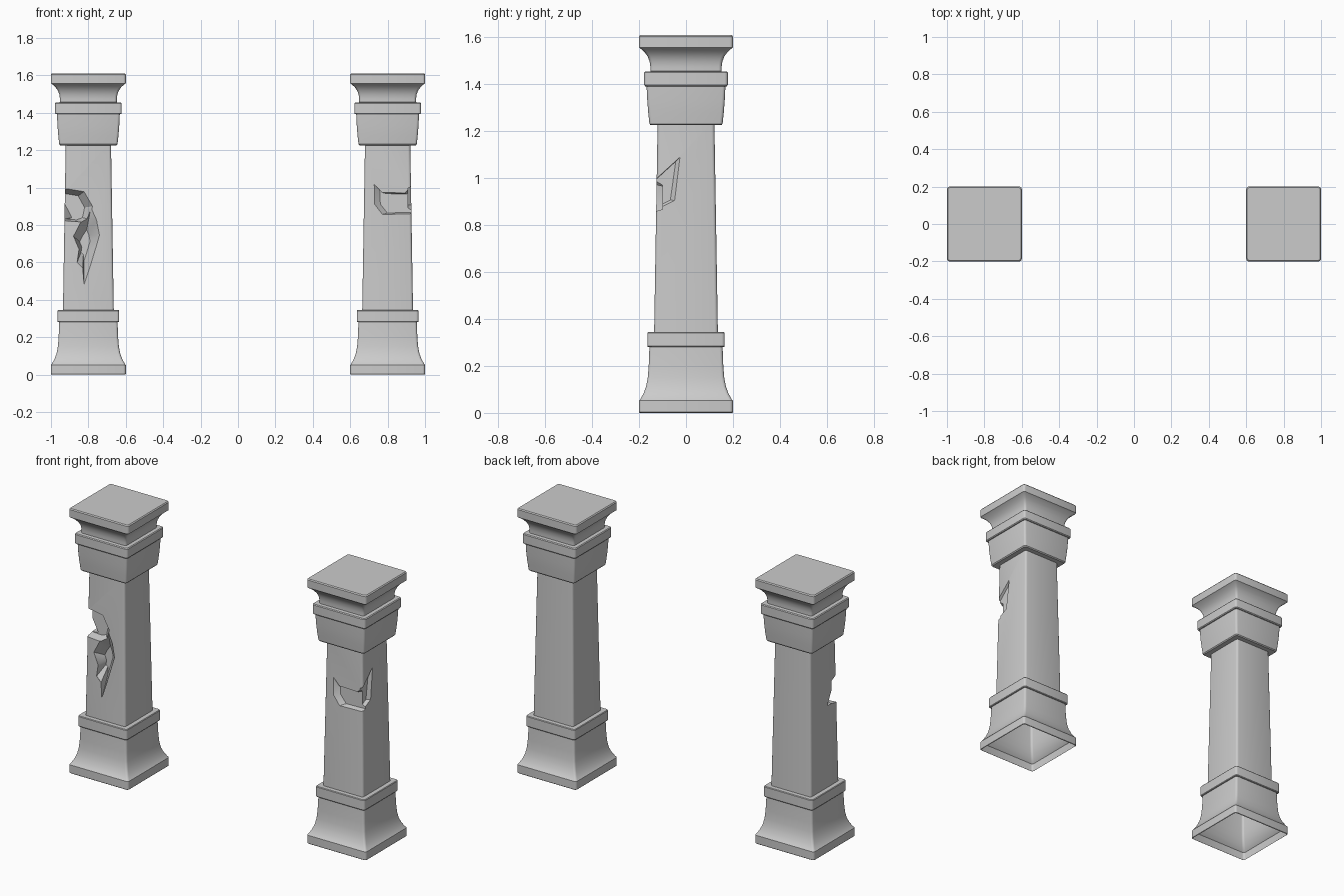
import bpy, bmesh, math
from mathutils import Vector

if "Cube" in bpy.data.objects:
    bpy.data.objects.remove(bpy.data.objects["Cube"])


def new_object(name, bm):
    bmesh.ops.recalc_face_normals(bm, faces=bm.faces)
    me = bpy.data.meshes.new(name)
    bm.to_mesh(me)
    bm.free()
    ob = bpy.data.objects.new(name, me)
    bpy.context.collection.objects.link(ob)
    return ob


def rounded_square(h, r=0.013, n=3):
    pts = []
    for q in range(4):
        a0 = q * math.pi / 2
        cx = (h - r) * (1 if q in (0, 3) else -1)
        cy = (h - r) * (1 if q in (0, 1) else -1)
        for i in range(n + 1):
            a = a0 + i * math.pi / 2 / n
            pts.append((cx + r * math.cos(a), cy + r * math.sin(a)))
    return pts


def loft(rings, bottom, top):
    bm = bmesh.new()
    vs = [[bm.verts.new(p) for p in ring] for ring in rings]
    n = len(vs[0])
    for a, b in zip(vs, vs[1:]):
        for i in range(n):
            j = (i + 1) % n
            bm.faces.new((a[i], a[j], b[j], b[i]))
    if bottom:
        bm.faces.new(vs[0][::-1])
    if top:
        bm.faces.new(vs[-1])
    return bm


def square_part(name, profile, x, bottom=False, top=False):
    rings = [[(x + px, py, z) for px, py in rounded_square(h)] for h, z in profile]
    return new_object(name, loft(rings, bottom, top))


def chip(pts, pivot, scale, depth, side=0, surface=0.13):
    """Tapered cutter: outline on a shaft face (0 front, +1/-1 the x sides) narrowing to a floor."""
    rings = []
    for d, s in ((-0.12, 1), (0, 1), (depth, scale)):
        ring = []
        for a, z in pts:
            a2 = pivot[0] + (a - pivot[0]) * s
            z2 = pivot[1] + (z - pivot[1]) * s
            out = surface - d
            ring.append((side * (0.8 + out) if side > 0 else -0.8 - out, a2, z2)
                        if side else (a2, -out, z2))
        rings.append(ring)
    ob = new_object("chip_cutter", loft(rings, True, True))
    ob.hide_render = True
    return ob


def smooth(ob):
    bpy.ops.object.select_all(action='DESELECT')
    ob.select_set(True)
    bpy.context.view_layer.objects.active = ob
    bpy.ops.object.shade_smooth_by_angle(angle=math.radians(32))


base = [(0.197, 0), (0.2, 0.003), (0.2, 0.052), (0.196, 0.056), (0.181, 0.083), (0.170, 0.113),
        (0.163, 0.15), (0.159, 0.2), (0.156, 0.28), (0.162, 0.28), (0.165, 0.284),
        (0.165, 0.341), (0.162, 0.345), (0.13, 0.345)]
capital = [(0.118, 1.226), (0.151, 1.226), (0.156, 1.232), (0.161, 1.28), (0.165, 1.33),
           (0.168, 1.392), (0.174, 1.392), (0.178, 1.397), (0.178, 1.45), (0.174, 1.455),
           (0.152, 1.456), (0.152, 1.475), (0.155, 1.497), (0.163, 1.518), (0.176, 1.537),
           (0.193, 1.552), (0.2, 1.557), (0.2, 1.604), (0.195, 1.61)]

# broken areas of each shaft
cutters = {
    -1: [
        # upper bite over the front left corner
        chip([(-1.05, 1.0), (-0.91, 0.995), (-0.82, 0.98), (-0.775, 0.9), (-0.79, 0.83),
              (-0.83, 0.815), (-1.05, 0.83)], (-0.98, 0.87), 0.78, 0.055),
        chip([(-0.25, 1.0), (-0.125, 1.0), (-0.08, 0.93), (-0.03, 0.835), (-0.25, 0.825)],
             (-0.2, 0.84), 0.75, 0.04, side=-1),
        # lower gouge running to a point
        chip([(-0.785, 0.9), (-0.755, 0.83), (-0.74, 0.745), (-0.79, 0.58), (-0.823, 0.48),
              (-0.83, 0.57), (-0.86, 0.6), (-0.85, 0.67), (-0.88, 0.74), (-0.84, 0.82)],
             (-0.825, 0.69), 0.4, 0.06)],
    1: [
        # shallow corner chip
        chip([(0.722, 1.02), (0.727, 0.91), (0.77, 0.855), (1.05, 0.862), (1.05, 1.03),
              (0.92, 1.0), (0.89, 0.972), (0.765, 0.975)], (0.97, 0.92), 0.86, 0.03),
        chip([(-0.25, 0.98), (-0.125, 1.0), (-0.018, 1.098), (-0.045, 0.905), (-0.125, 0.865),
              (-0.25, 0.865)], (-0.19, 0.92), 0.85, 0.022, side=1)],
}

for side, label in ((-1, "left"), (1, "right")):
    x = 0.8 * side
    smooth(square_part(label + "_base", base, x))
    smooth(square_part(label + "_capital", capital, x, top=True))

    # tapered shaft with the chips carved out
    shaft = square_part(label + "_shaft", [(0.136, 0.335), (0.121, 1.235)], x, True, True)
    for c in cutters[side]:
        m = shaft.modifiers.new("chip", 'BOOLEAN')
        m.operation = 'DIFFERENCE'
        m.solver = 'EXACT'
        m.object = c
    dg = bpy.context.evaluated_depsgraph_get()
    carved = bpy.data.meshes.new_from_object(shaft.evaluated_get(dg))
    shaft.modifiers.clear()
    shaft.data = carved
    for c in cutters[side]:
        bpy.data.objects.remove(c)

    # open the hidden shaft ends
    bm = bmesh.new()
    bm.from_mesh(carved)
    ends = [f for f in bm.faces if abs(f.normal.z) > 0.99
            and not 0.34 < f.calc_center_median().z < 1.23]
    bmesh.ops.delete(bm, geom=ends, context='FACES')
    bm.to_mesh(carved)
    bm.free()
    smooth(shaft)
